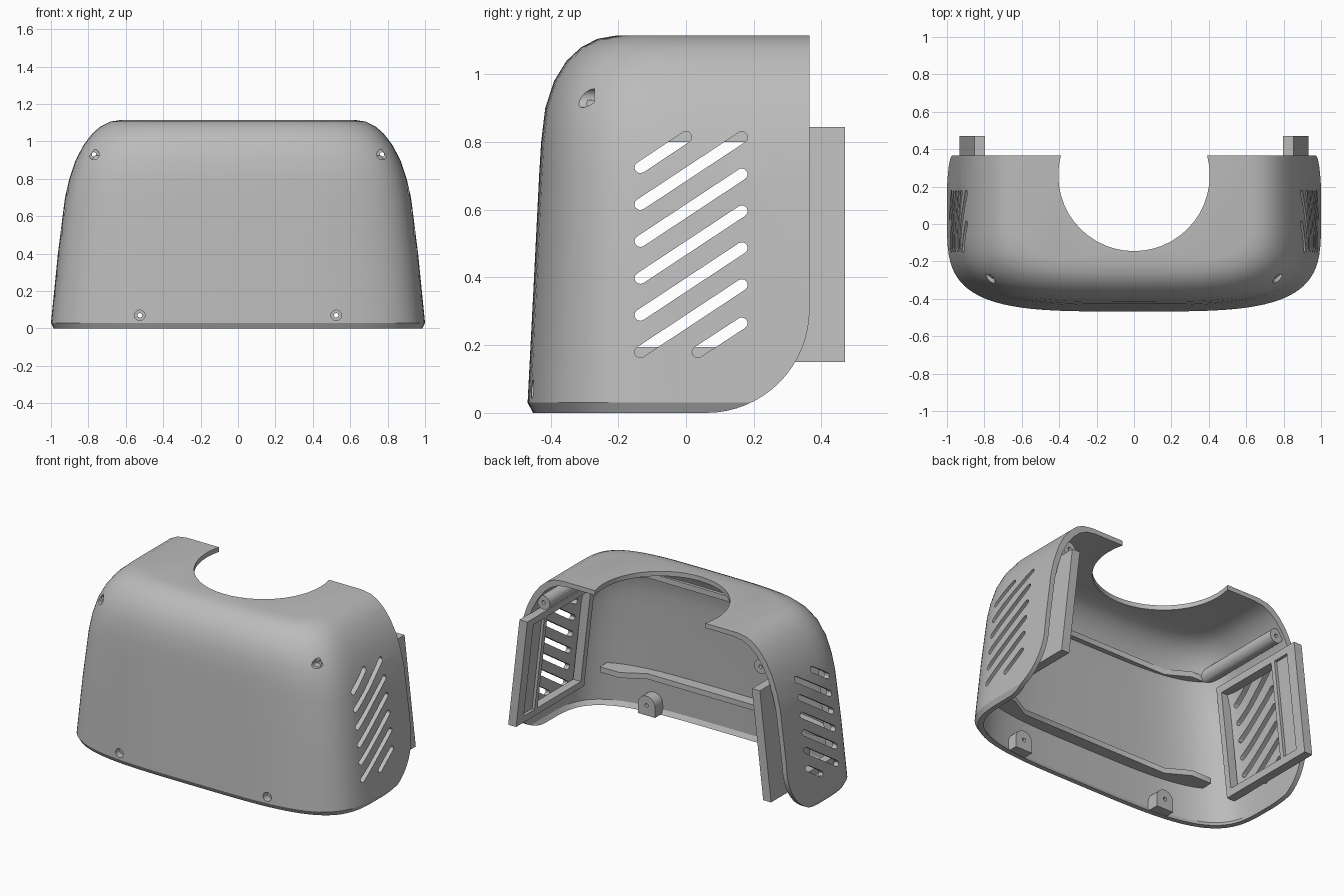
import bpy, bmesh, math
from mathutils import Vector

if "Cube" in bpy.data.objects:
    bpy.data.objects.remove(bpy.data.objects["Cube"])

grey = bpy.data.materials.new("plain grey")
grey.use_nodes = True
colour = (0.5, 0.5, 0.5, 1)
grey.diffuse_color = colour
grey.node_tree.nodes["Principled BSDF"].inputs["Base Color"].default_value = colour

BACK = 0.365
# height, half width, front depth of the outer skin
LEVELS = [(-0.05, 0.96, -0.43), (0, 0.985, -0.452), (0.03, 1.0, -0.468),
          (0.4, 0.963, -0.449), (0.7, 0.925, -0.434), (0.8, 0.902, -0.428),
          (0.9, 0.868, -0.416), (0.98, 0.826, -0.39), (1.04, 0.78, -0.353),
          (1.08, 0.735, -0.31), (1.105, 0.685, -0.262), (1.115, 0.62, -0.205)]


def finish(name, bm):
    bmesh.ops.recalc_face_normals(bm, faces=bm.faces)
    mesh = bpy.data.meshes.new(name)
    bm.to_mesh(mesh)
    bm.free()
    mesh.materials.append(grey)
    obj = bpy.data.objects.new(name, mesh)
    bpy.context.collection.objects.link(obj)
    return obj


def hood(name, inset):
    """Closed dome volume, inset from the outer skin."""
    bm = bmesh.new()
    rings = []
    steps = 48
    for z, w, front in LEVELS:
        if z > 0:
            z *= 1 - inset / 1.115
        w, depth = w - inset, 0.05 - front - inset
        plan = [(w, 0.5)]
        for i in range(steps + 1):
            t = math.pi * i / steps
            c, s = math.cos(t), max(math.sin(t), 0)
            plan.append((w * math.copysign(abs(c) ** 0.526, c), 0.05 - depth * s ** 0.526))
        plan.append((-w, 0.5))
        rings.append([bm.verts.new((x, y, z)) for x, y in plan])
    n = len(rings[0])
    for a, b in zip(rings, rings[1:]):
        for i in range(n):
            j = (i + 1) % n
            bm.faces.new((a[i], a[j], b[j], b[i]))
    bm.faces.new(rings[0])
    bm.faces.new(rings[-1])
    return finish(name, bm)


def prism(name, points, direction):
    """Extrude a planar outline of 3D points."""
    bm = bmesh.new()
    face = bm.faces.new([bm.verts.new(p) for p in points])
    grown = bmesh.ops.extrude_face_region(bm, geom=[face])
    verts = [v for v in grown["geom"] if isinstance(v, bmesh.types.BMVert)]
    bmesh.ops.translate(bm, verts=verts, vec=Vector(direction))
    return finish(name, bm)


def rod(name, x, z, r, y0, y1, sides=24):
    ring = [2 * math.pi * i / sides for i in range(sides)]
    return prism(name, [(x + r * math.cos(a), y0, z + r * math.sin(a)) for a in ring],
                 (0, y1 - y0, 0))


def boolean(obj, cutter, operation="DIFFERENCE", keep=False):
    mod = obj.modifiers.new("cut", "BOOLEAN")
    mod.object, mod.operation, mod.solver = cutter, operation, "EXACT"
    bpy.context.view_layer.objects.active = obj
    bpy.ops.object.modifier_apply(modifier=mod.name)
    if not keep:
        bpy.data.objects.remove(cutter)


def leaning(name, side, y0, y1, z0, z1, x0, x1):
    """Slab parallel to the sloping side wall; x0, x1 are measured at mid height."""
    def lean(x, z):
        return side * (x - 0.115 * (z - 0.5))
    outline = [(lean(x0, z0), y0, z0), (lean(x1, z0), y0, z0),
               (lean(x1, z1), y0, z1), (lean(x0, z1), y0, z1)]
    return prism(name, outline, (0, y1 - y0, 0))


# Shell: hollow dome trimmed to the side profile
shell = hood("shell", 0)
limit = hood("limit", 0.012)
limit.hide_render = True
boolean(shell, hood("hollow", 0.03))
side_profile = [(-1, 0)]
for i in range(17):
    a = math.pi / 2 * i / 16
    side_profile.append((0.06 + 0.305 * math.sin(a), 0.305 - 0.305 * math.cos(a)))
side_profile += [(BACK, 2), (-1, 2)]
boolean(shell, prism("trim", [(-2, y, z) for y, z in side_profile], (4, 0, 0)), "INTERSECT")

# Round notch in the roof
circle = [2 * math.pi * i / 48 for i in range(48)]
boolean(shell, prism("notch", [(0.405 * math.cos(a), 0.26 + 0.405 * math.sin(a), 1.0)
                               for a in circle], (0, 0, 0.5)))

# Slanted vent slots through both sides
slots = [(-0.135, 0.725, 0.0, 0.815), (0.035, 0.18, 0.165, 0.265)]
slots += [(-0.135, 0.18 + 0.109 * i, 0.165, 0.378 + 0.109 * i) for i in range(5)]
for y0, z0, y1, z1 in slots:
    tilt = math.atan2(z1 - z0, y1 - y0)
    outline = []
    for cy, cz, start in ((y1, z1, -90), (y0, z0, 90)):
        for k in range(7):
            a = tilt + math.radians(start + 30 * k)
            outline.append((-2, cy + 0.017 * math.cos(a), cz + 0.017 * math.sin(a)))
    boolean(shell, prism("slot", outline, (4, 0, 0)))

parts = [shell]
for side, word in ((1, "left"), (-1, "right")):
    # Leaning filter frame behind the vents, reaching past the back edge
    frame = leaning(word + "_vent_frame", side, -0.22, 0.47, 0.15, 0.845, 0.837, 0.893)
    boolean(frame, leaning("window", side, -0.18, 0.26, 0.195, 0.8, 0.7, 1.1))
    boolean(frame, leaning("groove", side, 0.29, 0.4, 0.195, 0.8, 0.7, 0.855))
    boolean(frame, limit, "INTERSECT", keep=True)

    # Long screw post at the upper corner
    x, z = side * 0.77, 0.93
    post = rod(word + "_screw_post", x, z, 0.045, -0.42, 0.345)
    boolean(post, limit, "INTERSECT", keep=True)
    for obj in (shell, post):
        boolean(obj, rod("pocket", x, z, 0.028, -0.6, -0.27))
        boolean(obj, rod("bore", x, z, 0.012, -0.6, 0.6))

    # Small round-topped screw boss at the bottom edge
    x, z = side * 0.525, 0.07
    arch = [(x + 0.06 * math.cos(math.pi * i / 12), -0.45, z + 0.06 * math.sin(math.pi * i / 12))
            for i in range(13)]
    arch += [(x - 0.06, -0.45, 0.005), (x + 0.06, -0.45, 0.005)]
    boss = prism(word + "_screw_boss", arch, (0, 0.1, 0))
    boolean(boss, limit, "INTERSECT", keep=True)
    for obj in (shell, boss):
        boolean(obj, rod("pocket", x, z, 0.028, -0.6, -0.41))
        boolean(obj, rod("bore", x, z, 0.012, -0.6, 0))
    parts += [frame, post, boss]

# Two inner shelves with wider ends
for word, z in (("lower", 0.24), ("upper", 0.89)):
    edge = [(-0.8, -0.45), (0.8, -0.45), (0.8, -0.27), (0.66, -0.27), (0.52, -0.35),
            (-0.52, -0.35), (-0.66, -0.27), (-0.8, -0.27)]
    shelf = prism(word + "_shelf", [(x, y, z) for x, y in edge], (0, 0, 0.035))
    boolean(shelf, limit, "INTERSECT", keep=True)
    parts.append(shelf)

bpy.data.objects.remove(limit)

# Smooth curved skins, keep cut edges crisp
bpy.ops.object.select_all(action="DESELECT")
for obj in parts:
    obj.select_set(True)
bpy.context.view_layer.objects.active = shell
bpy.ops.object.shade_smooth_by_angle(angle=math.radians(30))
